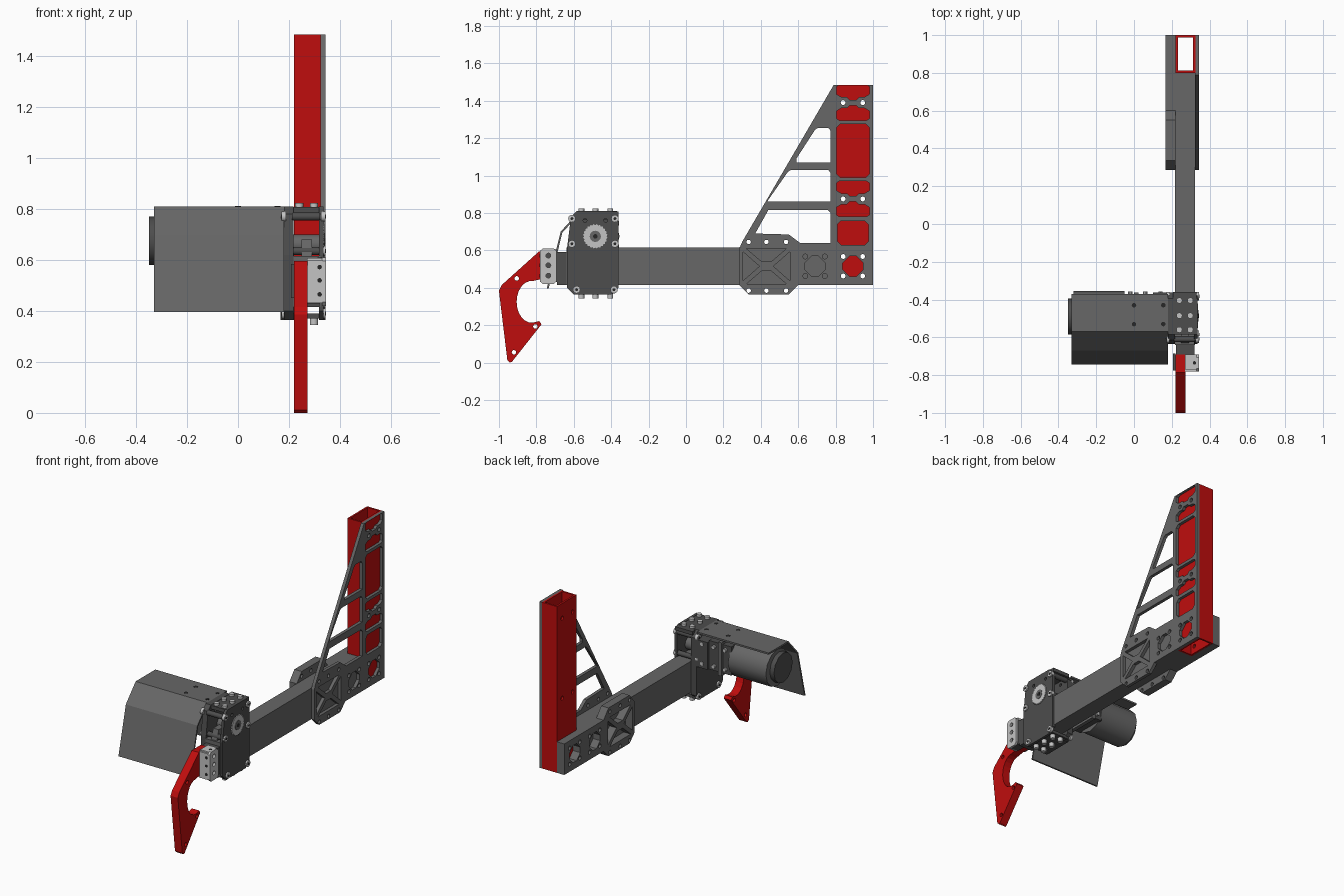
import bpy, bmesh, math
from mathutils import Matrix

if "Cube" in bpy.data.objects:
    bpy.data.objects.remove(bpy.data.objects["Cube"])


def material(name, rgb):
    m = bpy.data.materials.new(name)
    m.diffuse_color = (*rgb, 1)
    m.use_nodes = True
    m.node_tree.nodes["Principled BSDF"].inputs["Base Color"].default_value = m.diffuse_color
    return m


RED = material("red paint", (0.52, 0.004, 0.004))
GREY = material("grey metal", (0.135, 0.135, 0.135))
CHAR = material("charcoal metal", (0.075, 0.075, 0.075))
LIGHT = material("light steel", (0.55, 0.55, 0.55))
BLACK = material("black hole", (0.02, 0.02, 0.02))


def add(name, mesh, mat):
    mesh.materials.clear()
    mesh.materials.append(mat)
    ob = bpy.data.objects.new(name, mesh)
    bpy.context.collection.objects.link(ob)
    return ob


def box(name, x, y, z, mat):
    bm = bmesh.new()
    bmesh.ops.create_cube(bm, size=1)
    for v in bm.verts:
        v.co = [(r[0] + r[1]) / 2 + c * (r[1] - r[0]) for r, c in zip((x, y, z), v.co)]
    me = bpy.data.meshes.new(name)
    bm.to_mesh(me)
    bm.free()
    return add(name, me, mat)


def rod(name, axis, centre, r, length, mat, n=20):
    """Cylinder along x, y or z."""
    rot = {"x": Matrix.Rotation(math.pi / 2, 4, "Y"),
           "y": Matrix.Rotation(math.pi / 2, 4, "X"), "z": Matrix()}[axis]
    bm = bmesh.new()
    bmesh.ops.create_cone(bm, cap_ends=True, segments=n, radius1=r, radius2=r, depth=length,
                          matrix=Matrix.Translation(centre) @ rot)
    for f in bm.faces:
        f.smooth = len(f.verts) == 4 and n > 10
    for e in bm.edges:
        e.smooth = e.calc_face_angle(0) < 0.7
    me = bpy.data.meshes.new(name)
    bm.to_mesh(me)
    bm.free()
    return add(name, me, mat)


def circle(y, z, r, n=14):
    return [(y + r * math.cos(2 * math.pi * i / n), z + r * math.sin(2 * math.pi * i / n)) for i in range(n)]


def rect(y0, y1, z0, z1, c=0.0):
    """Rectangle with cut corners."""
    if not c:
        return [(y0, z0), (y1, z0), (y1, z1), (y0, z1)]
    return [(y0 + c, z0), (y1 - c, z0), (y1, z0 + c), (y1, z1 - c),
            (y1 - c, z1), (y0 + c, z1), (y0, z1 - c), (y0, z0 + c)]


def plate(name, outline, holes, x0, x1, mat):
    """Sheet in the yz plane with holes, from x0 to x1."""
    cu = bpy.data.curves.new(name, "CURVE")
    cu.dimensions, cu.fill_mode, cu.extrude = "2D", "BOTH", (x1 - x0) / 2
    for loop in [outline] + holes:
        s = cu.splines.new("POLY")
        s.points.add(len(loop) - 1)
        for p, (y, z) in zip(s.points, loop):
            p.co = (y, z, 0, 1)
        s.use_cyclic_u = True
    tmp = bpy.data.objects.new(name + "_tmp", cu)
    bpy.context.collection.objects.link(tmp)
    dg = bpy.context.evaluated_depsgraph_get()
    me = bpy.data.meshes.new_from_object(tmp.evaluated_get(dg))
    bpy.data.objects.remove(tmp)
    me.transform(Matrix(((0, 0, 1, (x0 + x1) / 2), (1, 0, 0, 0), (0, 1, 0, 0), (0, 0, 0, 1))))
    bm = bmesh.new()
    bm.from_mesh(me)
    bmesh.ops.remove_doubles(bm, verts=bm.verts, dist=1e-5)
    bmesh.ops.recalc_face_normals(bm, faces=bm.faces)
    for f in bm.faces:
        f.smooth = False
    bm.to_mesh(me)
    bm.free()
    me.name = name
    return add(name, me, mat)


# Shared hole patterns
def four(y, z, dy=0.052, dz=0.052, r=0.013):
    return [circle(y + a * dy, z + b * dz, r) for a in (-1, 1) for b in (-1, 1)]


def diamond(y, z, r=0.055):
    c = 0.018
    return [(y - c, z - r), (y + c, z - r), (y + r, z - c), (y + r, z + c),
            (y + c, z + r), (y - c, z + r), (y - r, z + c), (y - r, z - c)]


def x_windows(y, z):
    w, h, g, k = 0.125, 0.095, 0.018, 0.025
    return [[(y - w + g, z + s * h), (y + w - g, z + s * h), (y + k, z + s * k), (y - k, z + s * k)] for s in (-1, 1)] + \
           [[(y + s * w, z - h + g), (y + s * w, z + h - g), (y + s * k * 1.5, z)] for s in (-1, 1)]


def joint_window(z, s):
    pts = [(0.805, .045), (.83, .03), (.86, .03), (.875, .015), (.91, .015),
           (.925, .03), (.955, .03), (.98, .045), (.98, .085), (.965, .095), (.82, .095), (.805, .085)]
    return [(y, z + s * d) for y, d in pts]


upper_bolts = [circle(y, z, 0.013) for y in (0.84, 0.945) for z in (0.875, 1.39)]
foot_bolts = four(0.8925, 0.515)
rim_bolts = [circle(y, z, 0.012) for y in (0.335, 0.43, 0.535) for z in (0.385, 0.645)]
foot_holes = (x_windows(0.43, 0.515) + [diamond(0.69, 0.515), diamond(0.8925, 0.515)]
              + four(0.69, 0.515) + foot_bolts + rim_bolts)

# Upright red tube: pierced side walls and plain end walls
for i, x in enumerate((0.22, 0.313)):
    plate(f"upright_side_wall_{i}", rect(0.8, 1.0, 0.415, 1.485), upper_bolts + foot_bolts, x, x + 0.012, RED)
for i, y in enumerate((0.8, 0.988)):
    box(f"upright_end_wall_{i}", (0.23, 0.315), (y, y + 0.012), (0.415, 1.485), RED)

# Long horizontal arm
box("arm_tube", (0.217, 0.323), (-0.64, 0.8), (0.415, 0.615), GREY)

# Triangular gusset on the right
gusset = [(0.285, 0.415), (0.335, 0.365), (0.55, 0.365), (0.6, 0.415), (1, 0.415), (1, 1.485),
          (0.79, 1.485), (0.3, 0.645), (0.285, 0.61)]
windows = [[(0.59, 1.07), (0.773, 1.07), (0.773, 1.24), (0.76, 1.255), (0.705, 1.255), (0.69, 1.245), (0.59, 1.09)],
           [(0.435, 0.86), (0.773, 0.86), (0.773, 1.015), (0.76, 1.03), (0.56, 1.03), (0.545, 1.02), (0.44, 0.87)],
           [(0.37, 0.69), (0.55, 0.685), (0.61, 0.64), (0.773, 0.64), (0.773, 0.80), (0.76, 0.815), (0.44, 0.815)],
           rect(0.805, 0.98, 0.99, 1.275, 0.018), rect(0.81, 0.975, 0.63, 0.757, 0.018)]
joints = [joint_window(z, s) for z in (0.875, 1.39) for s in (-1, 1)]
plate("right_gusset_plate", gusset, windows + joints + upper_bolts + foot_holes, 0.323, 0.344, GREY)

# Thicker low plate on the left
foot = [(0.285, 0.415), (0.335, 0.365), (0.55, 0.365), (0.6, 0.415), (1, 0.415), (1, 0.615),
        (0.6, 0.615), (0.55, 0.675), (0.335, 0.675), (0.285, 0.615)]
plate("left_foot_plate", foot, foot_holes, 0.167, 0.219, GREY)

# Gearbox side plates, cover plates and spacers
cheek = [(-0.635, 0.40), (-0.6, 0.365), (-0.4, 0.365), (-0.362, 0.40), (-0.362, 0.77), (-0.395, 0.81),
         (-0.585, 0.81), (-0.615, 0.78), (-0.635, 0.62)]
corners = [(-0.61, 0.77), (-0.38, 0.77), (-0.61, 0.635), (-0.38, 0.635), (-0.585, 0.39), (-0.385, 0.39)]
for side, x0, x1 in (("left", 0.18, 0.217), ("right", 0.318, 0.335)):
    plate(f"gearbox_{side}_plate", cheek, [circle(-0.54, 0.76, 0.01), circle(-0.43, 0.76, 0.01)], x0, x1, CHAR)
    for i, (y, z) in enumerate(corners):
        rod(f"gearbox_{side}_bolt_{i}", "x", (x1 if side == "right" else x0, y, z), 0.02, 0.018, LIGHT, 12)
        rod(f"gearbox_{side}_bolt_socket_{i}", "x", (0.3445 if side == "right" else 0.1705, y, z), 0.008, 0.002, BLACK, 8)
for i, (y, z) in enumerate(corners[:4]):
    rod(f"gearbox_spacer_{i}", "x", (0.267, y, z), 0.016, 0.11, CHAR, 12)
box("gearbox_top_plate", (0.207, 0.33), (-0.585, -0.36), (0.785, 0.808), CHAR)
box("gearbox_bottom_plate", (0.19, 0.33), (-0.6, -0.38), (0.37, 0.39), CHAR)
for i, y in enumerate((-0.56, -0.485, -0.405)):
    for j, x in enumerate((0.24, 0.298)):
        rod(f"top_screw_{i}{j}", "z", (x, y, 0.812), 0.016, 0.022, LIGHT, 12)
        rod(f"bottom_screw_{i}{j}", "z", (x, y, 0.357), 0.016, 0.026, LIGHT, 12)

# Drive shaft, hub with a toothed rim, and centre hole
rod("drive_shaft", "x", (0.265, -0.485, 0.66), 0.04, 0.14, GREY)
teeth = [(-0.485 + r * math.cos(a), 0.675 + r * math.sin(a))
         for i in range(48) for r, a in [(0.066 if i % 2 else 0.060, i * math.pi / 24)]]
plate("output_hub", teeth, [], 0.335, 0.340, LIGHT)
rod("hub_ring", "x", (0.340, -0.485, 0.675), 0.03, 0.004, GREY)
rod("hub_bore", "x", (0.342, -0.485, 0.675), 0.012, 0.004, BLACK, 12)

# Pivot block between gearbox and hook
box("pivot_block", (0.222, 0.32), (-0.69, -0.62), (0.415, 0.59), CHAR)
plate("pivot_cam", [(-0.64, 0.58), (-0.52, 0.58), (-0.55, 0.68), (-0.61, 0.68)], [], 0.25, 0.29, GREY)

# Light bracket beside the hook
bracket = rect(-0.78, -0.692, 0.42, 0.61, 0.015)
slots = [circle(-0.736, z, 0.013) for z in (0.465, 0.52, 0.572)]
plate("bracket_side", bracket, slots, 0.33, 0.345, LIGHT)
box("bracket_front", (0.27, 0.332), (-0.78, -0.766), (0.432, 0.6), LIGHT)
box("bracket_top", (0.27, 0.332), (-0.77, -0.692), (0.594, 0.608), LIGHT)
box("bracket_core", (0.27, 0.322), (-0.767, -0.69), (0.43, 0.595), CHAR)
for i, z in enumerate((0.465, 0.52, 0.572)):
    rod(f"bracket_front_hole_{i}", "y", (0.32, -0.780, z), 0.009, 0.004, BLACK, 12)
rod("bracket_top_hole", "z", (0.32, -0.735, 0.608), 0.009, 0.004, BLACK, 12)
box("bracket_back_strap", (0.207, 0.22), (-0.775, -0.685), (0.45, 0.585), CHAR)

# Red hook
throat = [(-0.825 + 0.112 * math.cos(a) * 0.72, 0.325 + 0.112 * math.sin(a))
          for a in [math.radians(85 + i * 190 / 12) for i in range(13)]]
hook = [(-0.955, 0.012), (-0.99, 0.3), (-1.0, 0.385), (-0.985, 0.415), (-0.785, 0.595), (-0.69, 0.595),
        (-0.69, 0.45), (-0.78, 0.445)] + throat + [(-0.785, 0.222), (-0.772, 0.205), (-0.93, 0.005), (-0.942, 0.0)]
plate("hook", hook, [circle(-0.905, 0.45, 0.012), circle(-0.805, 0.193, 0.012), circle(-0.92, 0.055, 0.012)],
      0.22, 0.272, RED)

# Bent sheet cover, open at the back and ends
cover = [(-0.37, 0.81), (-0.57, 0.81), (-0.67, 0.70), (-0.745, 0.395),
         (-0.735, 0.395), (-0.661, 0.695), (-0.566, 0.799), (-0.37, 0.799)]
plate("motor_cover", cover, [], -0.33, 0.18, GREY)
for i, x in enumerate((0.0, 0.155)):
    for j, y in enumerate((-0.43, -0.53)):
        rod(f"cover_hole_{i}{j}", "z", (x, y, 0.81), 0.012, 0.003, BLACK, 12)

# Motor and reduction stages under the cover
rod("motor_body", "x", (-0.185, -0.473, 0.675), 0.118, 0.27, GREY, 12)
rod("motor_end_cap", "x", (-0.33, -0.49, 0.675), 0.095, 0.04, CHAR, 12)
box("reducer_block", (-0.06, 0.1), (-0.57, -0.375), (0.59, 0.775), CHAR)
box("reducer_flange", (0.0, 0.025), (-0.58, -0.362), (0.575, 0.79), GREY)
box("reducer_mount", (0.1, 0.182), (-0.58, -0.362), (0.59, 0.765), CHAR)
for i, z in enumerate((0.62, 0.745)):
    for j, x in enumerate((-0.02, 0.06, 0.14)):
        rod(f"reducer_screw_{i}{j}", "y", (x, -0.368, z), 0.012, 0.02, LIGHT, 10)
